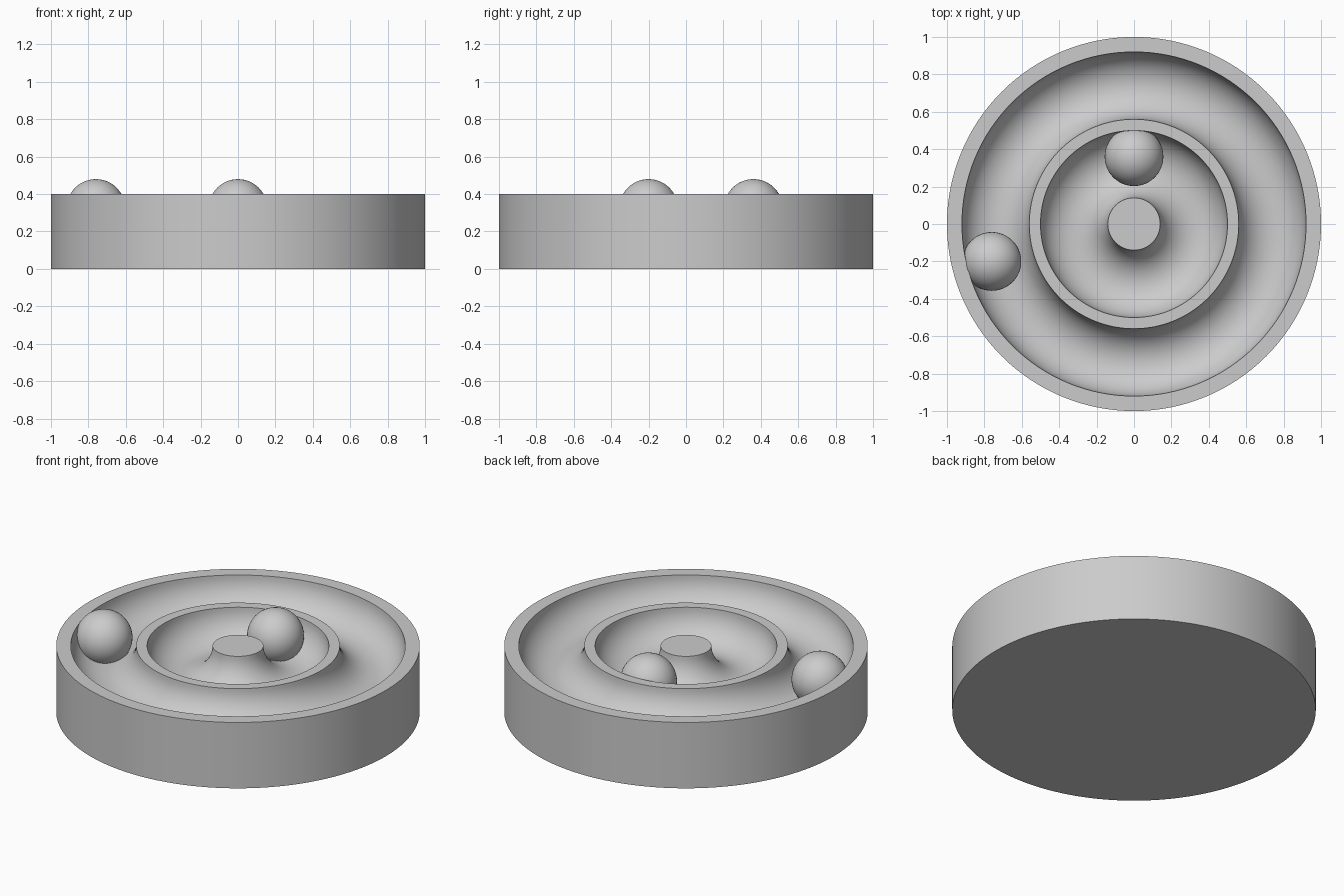
import bpy
import bmesh
from math import cos, sin, pi, radians

default_cube = bpy.data.objects.get("Cube")
if default_cube:
    bpy.data.objects.remove(default_cube, do_unlink=True)

HEIGHT = 0.4
GROOVE_RADIUS = 0.18
BALL_RADIUS = 0.157
SEGMENTS = 128

grey = bpy.data.materials.new("plain_grey")
grey.use_nodes = True
colour = (0.6, 0.6, 0.6, 1)
grey.diffuse_color = colour
grey.node_tree.nodes["Principled BSDF"].inputs["Base Color"].default_value = colour


def finish(obj, name):
    """Name, colour and smooth a part."""
    obj.name = obj.data.name = name
    obj.data.materials.append(grey)
    bpy.ops.object.select_all(action="DESELECT")
    obj.select_set(True)
    bpy.context.view_layer.objects.active = obj
    bpy.ops.object.shade_smooth_by_angle(angle=radians(35))


def groove(centre, steps=24):
    """Half-round channel section, from inner lip to outer lip."""
    angles = [pi + pi * i / steps for i in range(steps + 1)]
    return [(centre + GROOVE_RADIUS * cos(a), HEIGHT + GROOVE_RADIUS * sin(a))
            for a in angles]


# Round tray with two ring-shaped grooves, turned from one profile
profile = [(0, HEIGHT)] + groove(0.32) + groove(0.74) + [(1, HEIGHT), (1, 0), (0, 0)]
bm = bmesh.new()
verts = [bm.verts.new((r, 0, z)) for r, z in profile]
edges = [bm.edges.new(pair) for pair in zip(verts, verts[1:])]
bmesh.ops.spin(bm, geom=verts + edges, cent=(0, 0, 0), axis=(0, 0, 1),
               angle=2 * pi, steps=SEGMENTS, use_merge=True)
bmesh.ops.remove_doubles(bm, verts=bm.verts, dist=1e-5)
bmesh.ops.recalc_face_normals(bm, faces=bm.faces)
mesh = bpy.data.meshes.new("track_tray")
bm.to_mesh(mesh)
bm.free()
tray = bpy.data.objects.new("track_tray", mesh)
bpy.context.collection.objects.link(tray)
finish(tray, "track_tray")

# One ball in each groove
for name, x, y in (("inner_ball", 0, 0.36), ("outer_ball", -0.76, -0.2)):
    bpy.ops.mesh.primitive_uv_sphere_add(
        segments=48, ring_count=24, radius=BALL_RADIUS,
        location=(x, y, HEIGHT + 0.08 - BALL_RADIUS))
    finish(bpy.context.object, name)
